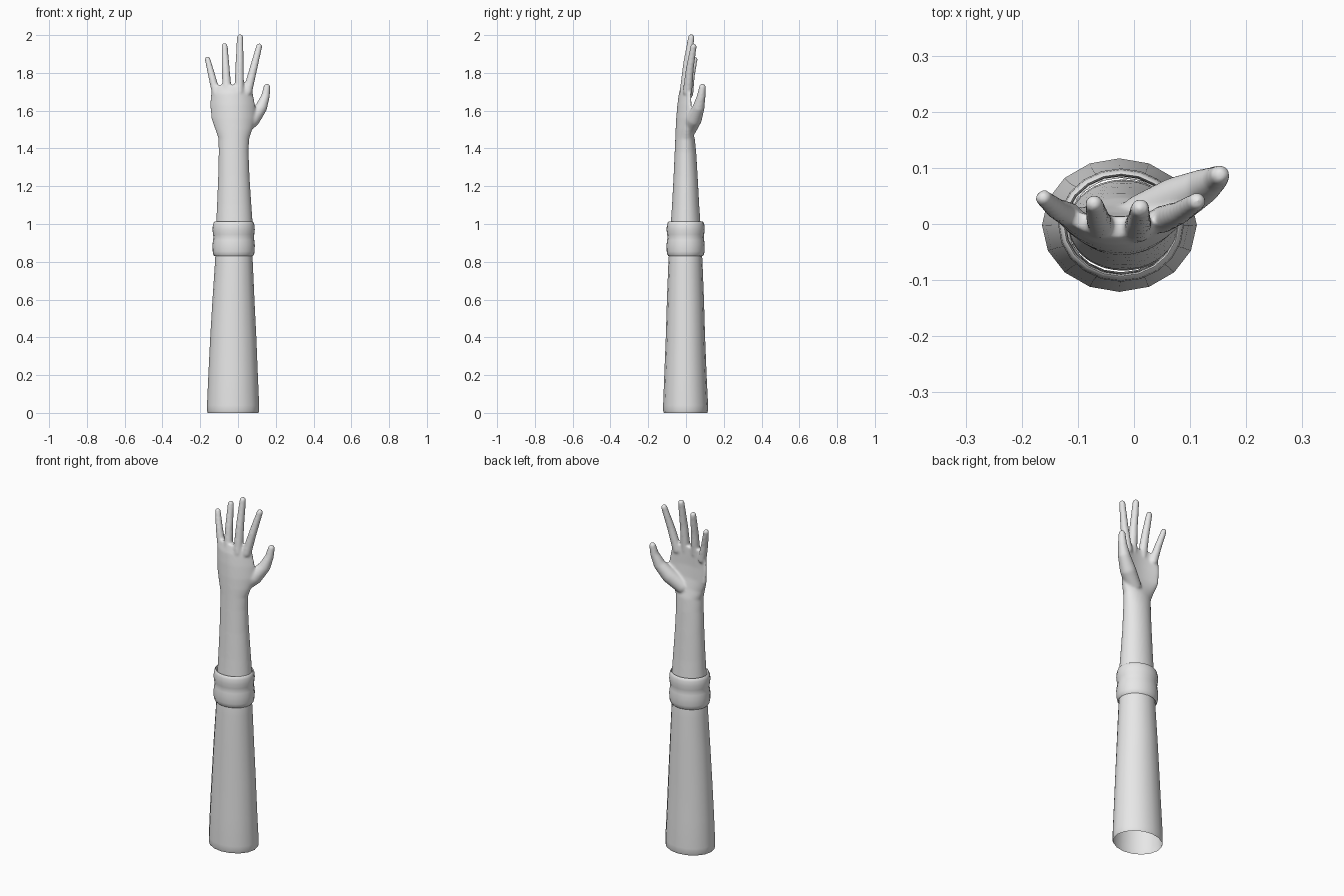
import bpy, bmesh, math
from mathutils import Vector, Matrix

grey = bpy.data.materials.new("light_grey")
grey.diffuse_color = (0.8, 0.8, 0.8, 1)


def loft(bm, rings, sides, caps=False):
    """Rings are (z, centre x, half width, centre y, half depth, bend)."""
    loops = []
    for z, cx, hw, cy, hd, bend in rings:
        loop = []
        for i in range(sides):
            a = 2 * math.pi * i / sides
            c, s = math.cos(a), math.sin(a)
            loop.append(bm.verts.new((cx + hw * c, cy + hd * s + bend * c * c, z)))
        loops.append(loop)
    for low, high in zip(loops, loops[1:]):
        for i in range(sides):
            j = (i + 1) % sides
            bm.faces.new((low[i], low[j], high[j], high[i]))
    if caps:
        bm.faces.new(loops[0][::-1])
        bm.faces.new(loops[-1])


def digit(bm, joints):
    """Tapered capsules strung along joints of (x, y, z, radius)."""
    for a, b in zip(joints, joints[1:]):
        part = bmesh.new()
        for x, y, z, r in (a, b):
            bmesh.ops.create_icosphere(part, subdivisions=3, radius=r,
                                       matrix=Matrix.Translation((x, y, z)))
        hull = bmesh.ops.convex_hull(part, input=part.verts[:])
        inner = {g for g in hull["geom_interior"] + hull["geom_unused"]
                 if isinstance(g, bmesh.types.BMVert)}
        bmesh.ops.delete(part, geom=list(inner), context='VERTS')
        mesh = bpy.data.meshes.new("joint")
        part.to_mesh(mesh)
        part.free()
        bm.from_mesh(mesh)
        bpy.data.meshes.remove(mesh)


def finish(bm, name, angle=60):
    mesh = bpy.data.meshes.new(name)
    bm.to_mesh(mesh)
    bm.free()
    mesh.materials.append(grey)
    ob = bpy.data.objects.new(name, mesh)
    bpy.context.collection.objects.link(ob)
    bpy.ops.object.select_all(action='DESELECT')
    ob.select_set(True)
    bpy.context.view_layer.objects.active = ob
    bpy.ops.object.shade_smooth_by_angle(angle=math.radians(angle))
    return ob


# Long open sleeve, slightly curled in at the hem
bm = bmesh.new()
loft(bm, [(0.0, -0.026, 0.134, -0.002, 0.115, 0),
          (0.012, -0.026, 0.138, -0.002, 0.119, 0),
          (0.04, -0.026, 0.138, -0.002, 0.119, 0),
          (0.20, -0.026, 0.131, -0.003, 0.112, 0),
          (0.40, -0.025, 0.122, -0.003, 0.104, 0),
          (0.60, -0.024, 0.111, -0.003, 0.098, 0),
          (0.78, -0.022, 0.101, -0.003, 0.091, 0),
          (0.82, -0.022, 0.099, -0.003, 0.089, 0),
          (0.85, -0.022, 0.095, -0.003, 0.086, 0)], 16)
finish(bm, "sleeve")

# Rolled cuff with two soft bulges and a turned-in top rim
bm = bmesh.new()
loft(bm, [(z, -0.023, hw, -0.002, hw - 0.011, 0) for z, hw in (
    (0.842, 0.095), (0.830, 0.102), (0.838, 0.108), (0.855, 0.111),
    (0.890, 0.112), (0.915, 0.109), (0.930, 0.107), (0.945, 0.109),
    (0.970, 0.112), (0.995, 0.110), (1.010, 0.105), (1.012, 0.102),
    (1.000, 0.099), (0.950, 0.098))], 20)
finish(bm, "cuff", 75)

# Forearm, wrist and cupped palm
bm = bmesh.new()
loft(bm, [(0.92, -0.019, 0.099, -0.002, 0.082, 0),
          (1.00, -0.019, 0.097, -0.002, 0.079, 0),
          (1.10, -0.020, 0.091, -0.002, 0.072, 0),
          (1.25, -0.022, 0.083, -0.002, 0.064, 0),
          (1.38, -0.023, 0.079, -0.003, 0.057, 0),
          (1.45, -0.022, 0.081, -0.005, 0.052, 0.004),
          (1.50, -0.022, 0.098, -0.011, 0.044, 0.018),
          (1.56, -0.024, 0.118, -0.016, 0.036, 0.038),
          (1.63, -0.028, 0.119, -0.016, 0.030, 0.040),
          (1.69, -0.032, 0.112, -0.012, 0.026, 0.034),
          (1.735, -0.032, 0.098, -0.006, 0.019, 0.026)], 40, True)

# Four fingers: base, middle and tip joints
for x0, y0, z0, x1, y1, z1, r in (
        (-0.115, 0.016, 1.69, -0.161, 0.046, 1.872, 0.023),
        (-0.058, -0.006, 1.70, -0.071, 0.036, 1.942, 0.025),
        (0.006, -0.008, 1.70, 0.011, 0.028, 1.988, 0.026),
        (0.050, 0.008, 1.70, 0.112, 0.040, 1.940, 0.025)):
    a, b = Vector((x0, y0, z0)), Vector((x1, y1, z1))
    m = a.lerp(b, 0.5) + Vector((0, -0.004, 0))
    digit(bm, [(*a, r), (*m, r * 0.84), (*b, r * 0.66)])

# Thumb rising from the fleshy base of the palm
digit(bm, [(0.015, 0.014, 1.50, 0.040), (0.075, 0.042, 1.555, 0.042),
           (0.122, 0.066, 1.615, 0.032), (0.145, 0.080, 1.675, 0.023),
           (0.153, 0.087, 1.725, 0.018)])

# Fuse the hand into one smooth skin
hand = finish(bm, "arm_and_hand", 180)
fuse = hand.modifiers.new("fuse", 'REMESH')
fuse.mode = 'VOXEL'
fuse.voxel_size = 0.006
fuse.use_smooth_shade = True
soft = hand.modifiers.new("soften", 'SMOOTH')
soft.factor = 0.5
soft.iterations = 8
